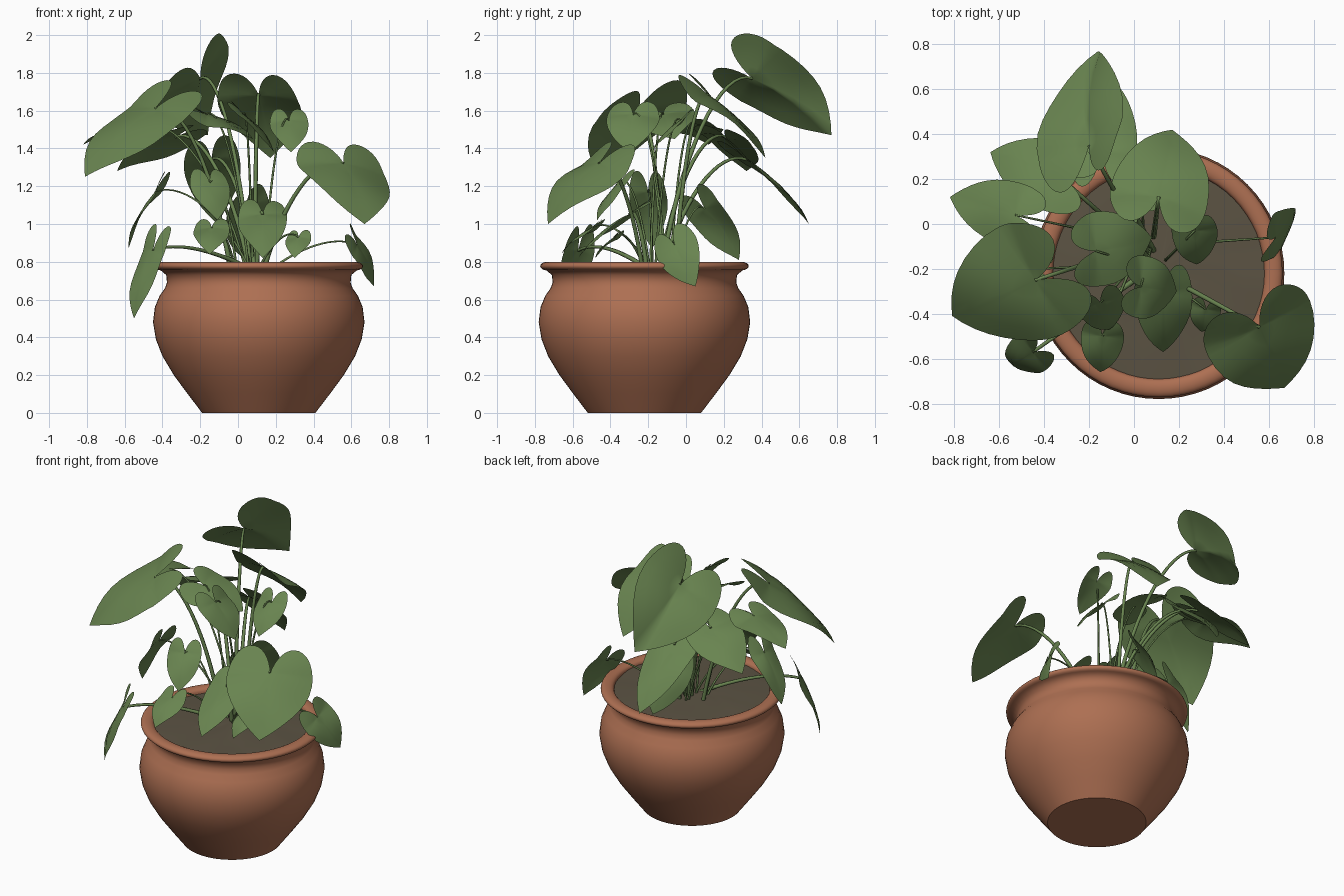
import bpy, bmesh, math, random
from mathutils import Vector, Matrix
from mathutils.geometry import interpolate_bezier

if "Cube" in bpy.data.objects:
    bpy.data.objects.remove(bpy.data.objects["Cube"])

random.seed(4)
CX, CY = 0.11, -0.22          # pot axis


def material(name, rgb):
    m = bpy.data.materials.new(name)
    m.diffuse_color = (*rgb, 1)
    m.use_nodes = True
    m.node_tree.nodes["Principled BSDF"].inputs["Base Color"].default_value = m.diffuse_color
    return m


TERRACOTTA = material("terracotta", (0.42, 0.16, 0.085))
SOIL = material("dark soil", (0.105, 0.086, 0.056))
LEAF = material("leaf green", (0.14, 0.23, 0.08))


def add_object(name, bm, mat):
    me = bpy.data.meshes.new(name)
    bm.to_mesh(me)
    bm.free()
    me.materials.append(mat)
    for p in me.polygons:
        p.use_smooth = True
    ob = bpy.data.objects.new(name, me)
    bpy.context.collection.objects.link(ob)
    return ob


def lathe(name, profile, mat, sides=64, bump=0.0):
    bm = bmesh.new()
    rings = []
    for r, z in profile:
        if r == 0:
            rings.append([bm.verts.new((CX, CY, z))] * sides)
        else:
            rings.append([bm.verts.new((CX + r * math.cos(2 * math.pi * i / sides),
                                        CY + r * math.sin(2 * math.pi * i / sides),
                                        z + random.uniform(-bump, bump)))
                          for i in range(sides)])
    for a, b in zip(rings, rings[1:]):
        for i in range(sides):
            j = (i + 1) % sides
            bm.faces.new(list(dict.fromkeys((a[i], a[j], b[j], b[i]))))
    bmesh.ops.recalc_face_normals(bm, faces=bm.faces)
    ob = add_object(name, bm, mat)
    bpy.ops.object.select_all(action='DESELECT')
    ob.select_set(True)
    bpy.context.view_layer.objects.active = ob
    bpy.ops.object.shade_smooth_by_angle(angle=math.radians(45))


# Bellied pot with a rolled rim
ROLL = [(0.512 + 0.04 * math.cos(a), 0.777 + 0.023 * math.sin(a))
        for a in (math.radians(d) for d in range(-80, 200, 20))]
lathe("pot", [(0, 0), (0.3, 0), (0.38, 0.105), (0.45, 0.2), (0.51, 0.3),
              (0.545, 0.39), (0.56, 0.48), (0.55, 0.56), (0.525, 0.62), (0.497, 0.66),
              (0.486, 0.69), (0.49, 0.73)] + ROLL + [(0.465, 0.74)], TERRACOTTA)

# Soil, slightly domed and uneven
lathe("soil", [(0.475 * k, 0.782 - 0.012 * k * k) for k in (1, 0.8, 0.6, 0.4, 0.2, 0)],
      SOIL, sides=32, bump=0.004)


# Heart outline: u runs notch -> tip, v runs midrib -> side
def half_outline():
    segs = [((0, 0), (-0.2, 0.06), (-0.42, 0.28), (-0.38, 0.58)),
            ((-0.38, 0.58), (-0.34, 0.85), (-0.12, 1.0), (0.1, 1.0)),
            ((0.1, 1.0), (0.5, 1.0), (0.82, 0.42), (1, 0))]
    pts = []
    for s in segs:
        p = [Vector((*q, 0)) for q in s]
        pts += [(q.x, q.y) for q in interpolate_bezier(*p, 9)][1:]
    return pts


HALF = half_outline()
OUTLINE = HALF + [(u, -v) for u, v in reversed(HALF[:-1])]


# Leaf blade: lies level across its axis unless rolled or folded; width follows length
def leaf(name, n, t, roll=0, width=None, fold=0):
    axis = t - n
    size = axis.length
    width = width or 0.45 * size
    side = axis.cross(Vector((0, 0, 1))).normalized()
    side = Matrix.Rotation(math.radians(roll), 3, axis.normalized()) @ side
    up = side.cross(axis).normalized()
    c, s = math.cos(math.radians(fold)), math.sin(math.radians(fold))
    phase = random.uniform(0, 6)

    def point(u, v):
        lift = (0.3 * (1 - u) if u > 0 else -0.25 * u) * u * size
        lift += s * abs(v) * width - 0.14 * v * v * width
        lift += 0.04 * size * abs(v) * math.sin(5 * u + phase + (2 if v > 0 else 0))
        return n + axis * u + side * (c * v * width) + up * lift

    bm = bmesh.new()
    centre = bm.verts.new(n)
    rings = [[bm.verts.new(point(u * k, v * k)) for u, v in OUTLINE]
             for k in (0.25, 0.5, 0.75, 1)]
    for i in range(len(OUTLINE) - 1):
        bm.faces.new((centre, rings[0][i], rings[0][i + 1]))
        for a, b in zip(rings, rings[1:]):
            bm.faces.new((a[i], b[i], b[i + 1], a[i + 1]))
    bm.normal_update()
    if sum(f.normal.dot(up) for f in bm.faces) < 0:
        bmesh.ops.reverse_faces(bm, faces=bm.faces)
    add_object(name, bm, LEAF)


# Stem: arched tube from the soil to the leaf notch
def stem(name, n, radius):
    a = random.uniform(0, 2 * math.pi)
    base = Vector((0.07 + 0.07 * math.cos(a), -0.14 + 0.06 * math.sin(a), 0.76))
    base += Vector((n.x - base.x, n.y - base.y, 0)) * 0.12
    d = n - base
    h1 = base + Vector((d.x * 0.25, d.y * 0.25, d.z * 0.7))
    h2 = n - Vector((d.x * 0.3, d.y * 0.3, -0.06))
    cu = bpy.data.curves.new(name, 'CURVE')
    cu.dimensions = '3D'
    cu.bevel_depth = radius
    cu.bevel_resolution = 1
    cu.use_fill_caps = True
    sp = cu.splines.new('POLY')
    pts = interpolate_bezier(base, h1, h2, n, 16)
    sp.points.add(len(pts) - 1)
    for i, (p, q) in enumerate(zip(sp.points, pts)):
        p.co = (*q, 1)
        p.radius = 1.2 - 0.5 * i / 15
    cu.materials.append(LEAF)
    bpy.context.collection.objects.link(bpy.data.objects.new(name, cu))


# Leaves: notch, tip, then roll, half width and fold where they differ from the rule
LEAVES = {
    "top_back": ((-0.2, 0.35, 1.77), (-0.16, 0.77, 1.47), -48, 0.27, 18),
    "back_right": ((0.11, 0.12, 1.68), (0.17, 0.42, 1.35), 0, 0.22),
    "small_right": ((0.27, -0.03, 1.55), (0.28, -0.18, 1.38)),
    "back_left": ((-0.33, 0.21, 1.46), (-0.64, 0.32, 1.28), 15),
    "low_back": ((-0.14, 0.32, 1.34), (-0.11, 0.65, 1.0), -10, 0.15),
    "left": ((-0.53, 0.04, 1.53), (-0.82, 0.12, 1.42)),
    "big_left": ((-0.44, -0.25, 1.61), (-0.81, -0.41, 1.25), -14, 0.28),
    "centre": ((-0.17, -0.12, 1.58), (0.08, -0.06, 1.45), 15, 0.17),
    "upper_front": ((0.03, -0.28, 1.58), (0.19, -0.3, 1.38), 0, 0.14),
    "front_right": ((0.56, -0.46, 1.32), (0.67, -0.73, 1.0), -8, 0.26),
    "front_middle": ((0.13, -0.3, 1.05), (0.13, -0.57, 0.82), 0, 0.13),
    "front_heart": ((-0.15, -0.35, 1.22), (-0.11, -0.47, 1.02)),
    "front_small": ((-0.14, -0.5, 0.98), (-0.15, -0.66, 0.84)),
    "right_overhang": ((0.63, -0.06, 0.89), (0.72, 0.05, 0.67), 65),
    "left_overhang": ((-0.45, -0.57, 0.86), (-0.55, -0.62, 0.5), -15, 0.1),
    "left_low": ((-0.44, -0.2, 1.17), (-0.58, -0.18, 0.87), 0, 0.1),
    "back_low": ((0.04, 0.1, 1.08), (0.05, 0.28, 0.81), -45),
    "tiny_front": ((0.32, -0.38, 0.93), (0.3, -0.48, 0.82)),
}
for key, (notch, tip, *shape) in LEAVES.items():
    notch, tip = Vector(notch), Vector(tip)
    leaf(key + "_leaf", notch, tip, *shape)
    stem(key + "_stem", notch, 0.011 if (tip - notch).length > 0.35 else 0.006)
